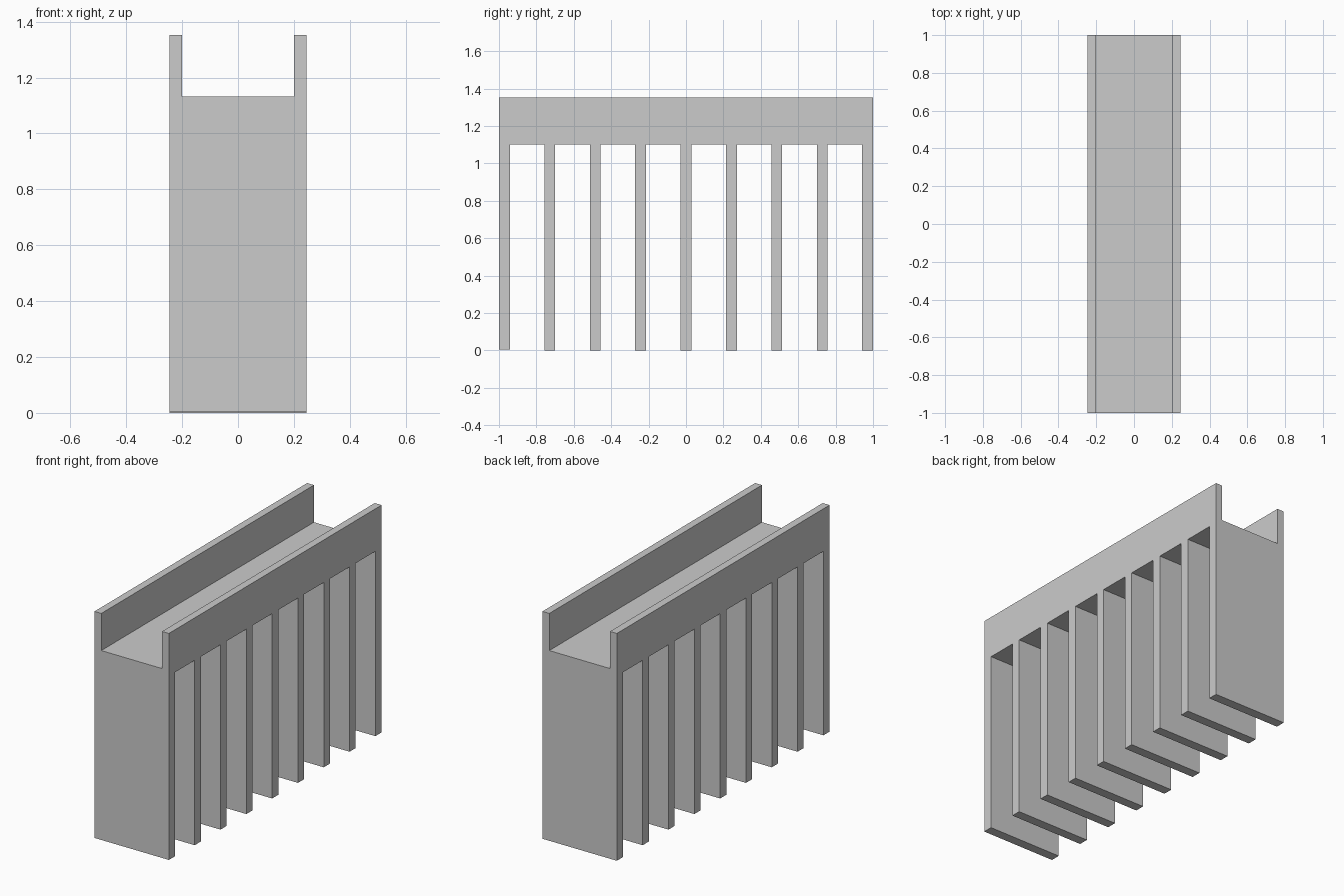
import bpy, bmesh

if "Cube" in bpy.data.objects:
    bpy.data.objects.remove(bpy.data.objects["Cube"])

HALF_W, INNER_W = 0.245, 0.20
TOP, DECK, SOFFIT = 1.353, 1.132, 1.10
PIERS, PIER_W = 9, 0.058
STEP = (2 - PIER_W) / (PIERS - 1)


def extrude_x(name, profile, half):
    """Extrude a closed (y, z) profile from -half to +half along x."""
    bm = bmesh.new()
    face = bm.faces.new([bm.verts.new((-half, y, z)) for y, z in profile])
    out = bmesh.ops.extrude_face_region(bm, geom=[face])
    moved = [g for g in out["geom"] if isinstance(g, bmesh.types.BMVert)]
    bmesh.ops.translate(bm, verts=moved, vec=(2 * half, 0, 0))
    bmesh.ops.recalc_face_normals(bm, faces=bm.faces)
    mesh = bpy.data.meshes.new(name)
    bm.to_mesh(mesh)
    bm.free()
    obj = bpy.data.objects.new(name, mesh)
    bpy.context.collection.objects.link(obj)
    return obj


# Comb-shaped side profile: row of piers under a solid upper beam
profile = [(1, TOP), (-1, TOP)]
for i in range(PIERS):
    y0 = -1 + i * STEP
    y1 = y0 + PIER_W
    foot = 0.005 if i == 0 else 0.0  # front pier is a touch shorter
    if i > 0:
        profile.append((y0, SOFFIT))
    profile += [(y0, foot), (y1, foot)]
    if i < PIERS - 1:
        profile.append((y1, SOFFIT))
aqueduct = extrude_x("channel_bridge", profile, HALF_W)

# Open channel between the two parapets
cutter = extrude_x("channel_cutter",
                   [(-1.2, DECK), (1.2, DECK), (1.2, 1.6), (-1.2, 1.6)], INNER_W)
cutter.hide_render = True
mod = aqueduct.modifiers.new("channel", 'BOOLEAN')
mod.operation = 'DIFFERENCE'
mod.solver = 'EXACT'
mod.object = cutter
bpy.context.view_layer.objects.active = aqueduct
bpy.ops.object.modifier_apply(modifier=mod.name)
bpy.data.objects.remove(cutter)
